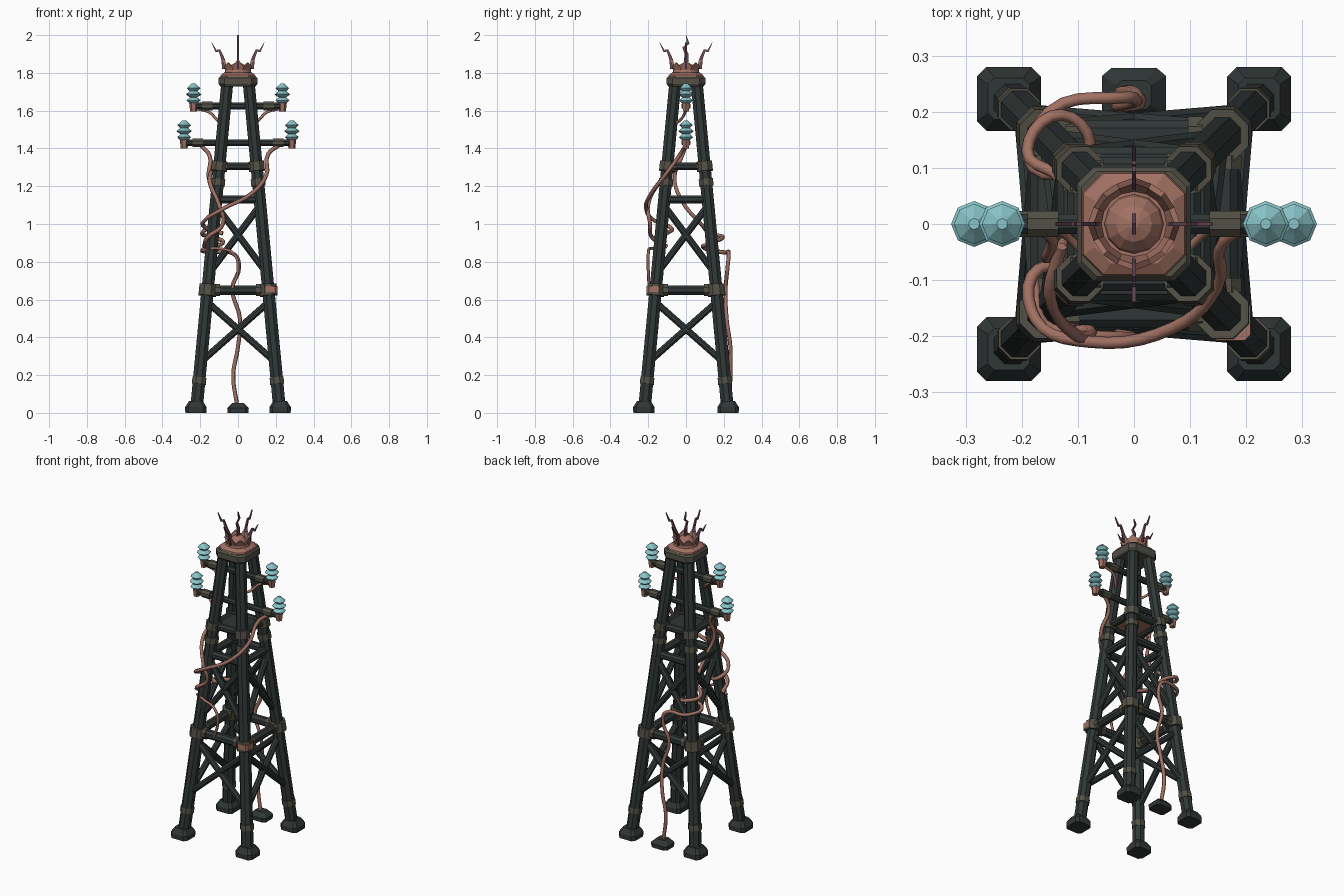
import bpy, bmesh, math
from mathutils import Vector, Matrix

cube = bpy.data.objects.get("Cube")
if cube:
    bpy.data.objects.remove(cube)


def material(name, rgb):
    m = bpy.data.materials.new(name)
    m.use_nodes = True
    m.diffuse_color = (*rgb, 1)
    m.node_tree.nodes["Principled BSDF"].inputs["Base Color"].default_value = (*rgb, 1)
    return m


IRON = material("dark iron", (0.03, 0.038, 0.037))
OLIVE = material("olive metal", (0.085, 0.08, 0.06))
COPPER = material("copper", (0.36, 0.165, 0.125))
GLASS = material("pale blue glass", (0.25, 0.55, 0.58))
SPARK = material("dull purple", (0.16, 0.07, 0.095))


def finish(name, bm, *mats):
    bmesh.ops.recalc_face_normals(bm, faces=bm.faces)
    mesh = bpy.data.meshes.new(name)
    bm.to_mesh(mesh)
    bm.free()
    for m in mats:
        mesh.materials.append(m)
    ob = bpy.data.objects.new(name, mesh)
    bpy.context.collection.objects.link(ob)
    return ob


def rod(bm, a, b, r1, r2=None, sides=8):
    a, b = Vector(a), Vector(b)
    d = b - a
    turn = d.to_track_quat('Z', 'Y').to_matrix().to_4x4()
    spin = Matrix.Rotation(math.pi / sides, 4, 'Z')
    bmesh.ops.create_cone(bm, cap_ends=True, segments=sides, radius1=r1,
                          radius2=r1 if r2 is None else r2, depth=d.length,
                          matrix=Matrix.Translation((a + b) / 2) @ turn @ spin)


def lathe(bm, profile, centre=(0, 0, 0), sides=8):
    rings = [[bm.verts.new(Vector(centre) + Vector((r * math.cos(t), r * math.sin(t), z)))
              for t in (2 * math.pi * i / sides for i in range(sides))] for r, z in profile]
    for lo, hi in zip(rings, rings[1:]):
        for i in range(sides):
            j = (i + 1) % sides
            bm.faces.new((lo[i], lo[j], hi[j], hi[i]))
    bm.faces.new(rings[0][::-1])
    bm.faces.new(rings[-1])
    return rings


def block(bm, x, y, layers, cut=0.3):
    """Stack of chamfered squares, each given as (half width, z)."""
    rings = []
    for h, z in layers:
        c = h * (1 - cut)
        rings.append([bm.verts.new((x + u, y + v, z)) for u, v in
                      ((h, -c), (h, c), (c, h), (-c, h), (-h, c), (-h, -c), (-c, -h), (c, -h))])
    for lo, hi in zip(rings, rings[1:]):
        for i in range(8):
            j = (i + 1) % 8
            bm.faces.new((lo[i], lo[j], hi[j], hi[i]))
    bm.faces.new(rings[0][::-1])
    bm.faces.new(rings[-1])


def leg_at(z, sx=1, sy=1):
    h = 0.222 - 0.0945 * z
    return Vector((sx * h, sy * h, z))


CORNERS = [(1, 1), (-1, 1), (-1, -1), (1, -1)]
SIDES = list(zip(CORNERS, CORNERS[1:] + CORNERS[:1]))

# Four tapered legs with block feet
legs, feet, collars = bmesh.new(), bmesh.new(), bmesh.new()
for c in CORNERS:
    rod(legs, leg_at(0.03, *c), leg_at(1.75, *c), 0.036, 0.034)
    block(feet, c[0] * 0.223, c[1] * 0.223, [(0.056, 0), (0.057, 0.03), (0.037, 0.062)])
    for z, half, r in ((0.17, 0.017, 0.04), (0.65, 0.03, 0.05), (1.22, 0.018, 0.041), (1.305, 0.025, 0.045)):
        rod(collars, leg_at(z - half, *c), leg_at(z + half, *c), r)
finish("legs", legs, IRON)
finish("feet", feet, IRON)

# Horizontal bars and crossed braces on each side
bars, braces = bmesh.new(), bmesh.new()
for a, b in SIDES:
    for z, r in ((0.65, 0.027), (1.13, 0.024), (1.305, 0.022)):
        p, q = leg_at(z, *a), leg_at(z, *b)
        rod(bars, p, q, r)
        if z != 1.13:
            rod(collars, p.lerp(q, 0.12), p.lerp(q, 0.2), r + 0.007)
            rod(collars, p.lerp(q, 0.8), p.lerp(q, 0.88), r + 0.007)
    for lo, hi in ((0.27, 0.59), (0.74, 1.1)):
        rod(braces, leg_at(lo, *a), leg_at(hi, *b), 0.019)
        rod(braces, leg_at(lo, *b), leg_at(hi, *a), 0.019)
finish("horizontal_bars", bars, IRON)
finish("cross_braces", braces, IRON)
finish("leg_collars", collars, OLIVE)

# Inner deck, copper underneath
bm = bmesh.new()
block(bm, 0, 0, [(0.1, 1.3), (0.1, 1.315)], 0.1)
bm.normal_update()
for f in bm.faces:
    f.material_index = 1 if f.normal.z < -0.5 else 0
finish("inner_deck", bm, IRON, COPPER)

# Copper patch on one collar
bm = bmesh.new()
block(bm, 0.172, -0.172, [(0.036, 0.635), (0.036, 0.672)])
finish("collar_patch", bm, COPPER)

# Cross arms with pegs and glass insulators
arms, sleeves, pegs, glass = (bmesh.new() for _ in range(4))
for z, reach in ((1.625, 0.235), (1.43, 0.285)):
    rod(arms, (-reach, 0, z), (reach, 0, z), 0.019)
    for s in (1, -1):
        rod(sleeves, (s * (reach - 0.1), 0, z), (s * (reach - 0.045), 0, z), 0.025)
        x = s * reach
        rod(pegs, (x, 0, z - 0.03), (x, 0, z + 0.02), 0.018, 0.024, 6)
        rod(pegs, (x, 0, z + 0.1), (x, 0, z + 0.117), 0.012, 0.006, 5)
        shape = [(0.015, 0.0)]
        for k, r in enumerate((0.037, 0.041, 0.036)):
            base = 0.012 + 0.032 * k
            shape += [(r * 0.8, base), (r, base + 0.008), (r * 0.5, base + 0.024)]
        shape.append((0.01, 0.108))
        lathe(glass, shape, (x, 0, z + 0.01))
finish("cross_arms", arms, IRON)
finish("arm_sleeves", sleeves, OLIVE)
finish("insulator_pegs", pegs, COPPER)
finish("insulators", glass, GLASS)

# Cap and copper slab at the top
bm = bmesh.new()
block(bm, 0, 0, [(0.094, 1.728), (0.102, 1.74), (0.102, 1.772), (0.094, 1.782)])
finish("top_cap", bm, OLIVE)
bm = bmesh.new()
block(bm, 0, 0, [(0.093, 1.78), (0.09, 1.79), (0.07, 1.803)], 0.4)
finish("crown_slab", bm, COPPER)

# Pointed crown with a dome inside
bm = bmesh.new()
rings = lathe(bm, [(0.072, 1.795), (0.068, 1.815), (0.078, 1.83), (0.068, 1.83), (0.058, 1.81)], sides=16)
for ring in rings[2:4]:
    for i, v in enumerate(ring):
        v.co.z += (0.045, 0.0, 0.025, 0.0)[i % 4]
        if i % 4 == 0:
            v.co.xy *= 1.06
finish("crown", bm, COPPER)
bm = bmesh.new()
lathe(bm, [(0.055, 1.8), (0.05, 1.825), (0.032, 1.845), (0.008, 1.855)], sides=12)
finish("crown_dome", bm, COPPER)


def spark(name, path, angle):
    """Flat tapering zigzag given as (radius, z, half width)."""
    bm = bmesh.new()
    rows = []
    for r, z, w in path:
        rows.append([bm.verts.new((r + s * w, t, z)) for s, t in
                     ((-1, -0.004), (1, -0.004), (1, 0.004), (-1, 0.004))])
    for lo, hi in zip(rows, rows[1:]):
        for i in range(4):
            j = (i + 1) % 4
            bm.faces.new((lo[i], lo[j], hi[j], hi[i]))
    bm.faces.new(rows[0])
    bm.faces.new(rows[-1])
    bmesh.ops.rotate(bm, verts=bm.verts, matrix=Matrix.Rotation(angle, 3, 'Z'))
    finish(name, bm, SPARK)


# Zigzag prongs around the crown and at its centre
for k, side in enumerate(("left", "back", "right", "front")):
    spark("prong_" + side, [(0.072, 1.82, 0.012), (0.078, 1.87, 0.01), (0.1, 1.925, 0.006),
                            (0.113, 1.91, 0.006), (0.139, 1.96, 0.001)], k * math.pi / 2)
spark("centre_prong", [(0, 1.84, 0.014), (0.003, 1.9, 0.01), (-0.012, 1.935, 0.007),
                       (0.012, 1.955, 0.007), (0, 2.0, 0.001)], math.pi / 2)

# Ground anchor for the cable
bm = bmesh.new()
block(bm, 0, 0.23, [(0.055, 0), (0.057, 0.025), (0.03, 0.052)])
for v in bm.verts:
    v.co.y = 0.23 + (v.co.y - 0.23) * 0.85
finish("ground_anchor", bm, IRON)


def cable(name, points, radius=0.011):
    cu = bpy.data.curves.new(name, 'CURVE')
    cu.dimensions = '3D'
    cu.bevel_depth = radius
    cu.bevel_resolution = 1
    cu.resolution_u = 5
    cu.use_fill_caps = True
    sp = cu.splines.new('BEZIER')
    sp.bezier_points.add(len(points) - 1)
    for bp, p in zip(sp.bezier_points, points):
        bp.co = p
        bp.handle_left_type = bp.handle_right_type = 'AUTO'
    cu.materials.append(COPPER)
    bpy.context.collection.objects.link(bpy.data.objects.new(name, cu))


# Hanging cables
cable("front_cable", [(0.22, 0, 1.42), (0.16, -0.03, 1.37), (0.15, -0.11, 1.26), (0.07, -0.185, 1.16),
                      (-0.08, -0.21, 1.08), (-0.175, -0.17, 1.02), (-0.17, -0.08, 0.98), (-0.08, -0.1, 0.95)])
cable("back_cable", [(-0.2, 0, 1.42), (-0.15, -0.02, 1.36), (-0.155, -0.06, 1.25), (-0.12, -0.02, 1.12),
                     (-0.13, 0.08, 1.0), (-0.19, 0.13, 0.95), (-0.13, 0.195, 0.93), (-0.08, 0.13, 0.9),
                     (-0.18, 0.1, 0.87), (-0.15, 0.2, 0.85), (-0.02, 0.225, 0.84), (0.005, 0.22, 0.77),
                     (-0.03, 0.21, 0.66), (0.01, 0.215, 0.5), (0, 0.235, 0.35), (-0.025, 0.235, 0.2),
                     (-0.005, 0.23, 0.04)])
cable("front_loop", [(-0.13, -0.04, 1.3), (-0.15, -0.13, 1.23), (-0.1, -0.2, 1.1), (-0.08, -0.19, 1.0),
                     (-0.16, -0.18, 0.93), (-0.18, -0.1, 0.88)])
cable("front_tail", [(-0.19, -0.13, 0.86), (-0.1, -0.19, 0.87), (-0.02, -0.2, 0.84), (0, -0.2, 0.76),
                     (-0.03, -0.195, 0.66)], 0.008)
for s, side in ((1, "left"), (-1, "right")):
    cable("arm_stay_" + side, [(s * 0.225, 0, 1.61), (s * 0.15, -0.005, 1.59), (s * 0.11, -0.03, 1.55),
                               (s * 0.075, -0.07, 1.53)], 0.008)
